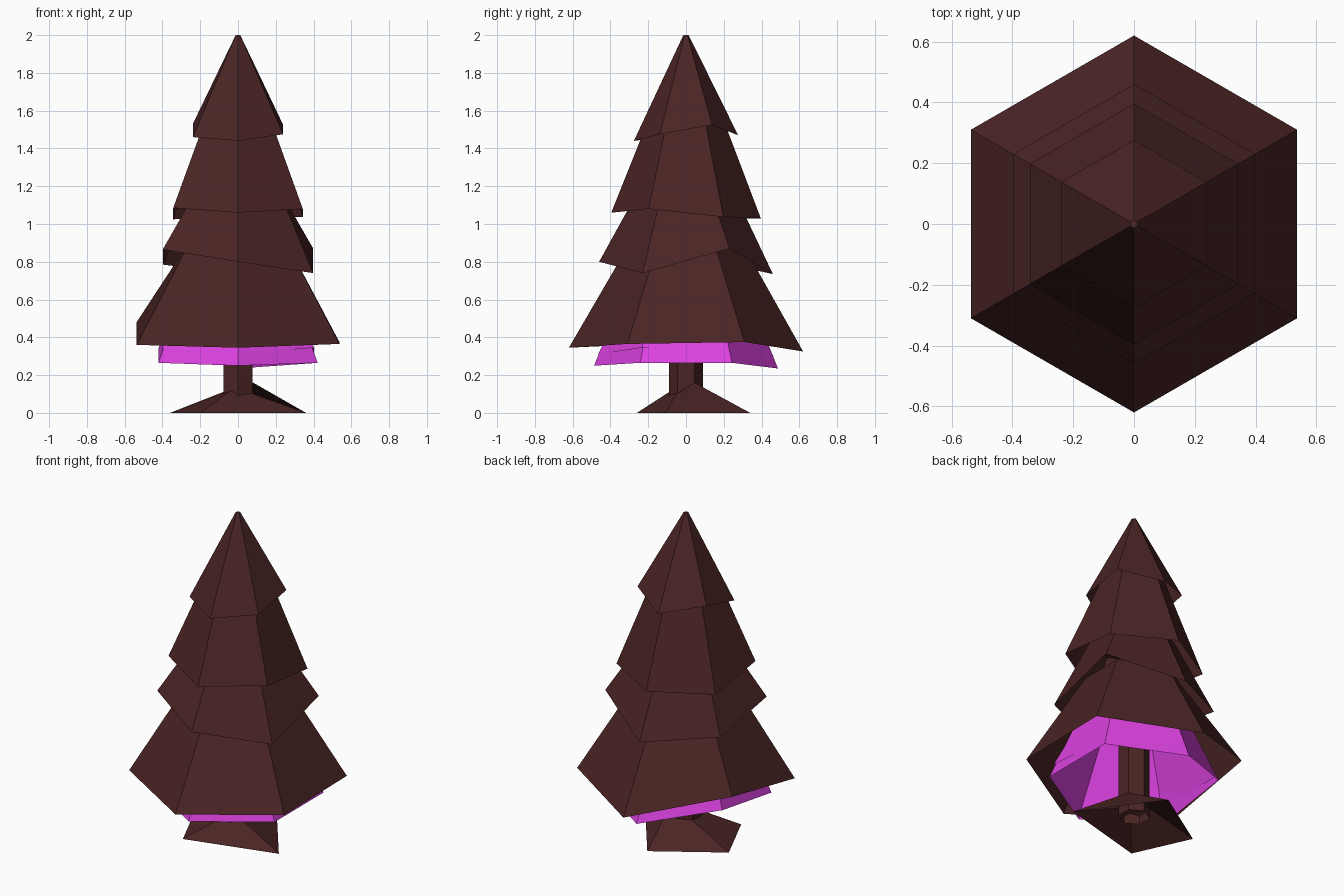
import bpy
from math import cos, sin, radians

cube = bpy.data.objects.get("Cube")
if cube:
    bpy.data.objects.remove(cube, do_unlink=True)


def make_material(name, colour):
    mat = bpy.data.materials.new(name)
    mat.use_nodes = True
    mat.diffuse_color = (*colour, 1)
    bsdf = next(n for n in mat.node_tree.nodes if n.type == 'BSDF_PRINCIPLED')
    bsdf.inputs["Base Color"].default_value = (*colour, 1)
    return mat


BROWN = make_material("dark_brown", (0.07, 0.018, 0.018))
MAGENTA = make_material("bright_magenta", (0.72, 0.055, 0.76))


def loft(name, lower, upper, mat, cap=True):
    """Flat-sided open shell between two rings, closed at the top."""
    n = len(lower)
    faces = [(i, (i + 1) % n, n + (i + 1) % n, n + i) for i in range(n)]
    if cap:
        faces.append(tuple(range(n, 2 * n)))
    mesh = bpy.data.meshes.new(name)
    mesh.from_pydata(lower + upper, [], faces)
    mesh.materials.append(mat)
    mesh.update()
    obj = bpy.data.objects.new(name, mesh)
    bpy.context.collection.objects.link(obj)
    return obj


def hexagon(radius, heights):
    """Ring starting at the front corner, running toward the model's left."""
    if not isinstance(heights, (list, tuple)):
        heights = [heights] * 6
    angles = [radians(-90 + 60 * k) for k in range(6)]
    return [(radius * cos(a), radius * sin(a), z) for a, z in zip(angles, heights)]


# Foliage tiers: rim radius, uneven rim heights, top radius, top height
tiers = {
    "bottom_tier": (0.62, [0.345, 0.365, 0.375, 0.325, 0.48, 0.36], 0.28, 0.93),
    "lower_middle_tier": (0.46, [0.80, 0.74, 0.87, 0.735, 0.785, 0.865], 0.24, 1.2),
    "upper_middle_tier": (0.396, [1.06, 1.08, 1.037, 1.03, 1.025, 1.085], 0.18, 1.6),
    "top_tier": (0.276, [1.44, 1.475, 1.525, 1.47, 1.53, 1.46], 0.014, 2.0),
}
for name, (rim, heights, top, z) in tiers.items():
    loft(name, hexagon(rim, heights), hexagon(top, z), BROWN)

# Bright inner skirts peeking out below the bottom tier
loft("outer_skirt", hexagon(0.487, [0.25, 0.265, 0.265, 0.235, 0.34, 0.265]),
     hexagon(0.2, 0.95), MAGENTA)
loft("inner_skirt", hexagon(0.465, [0.31, 0.345, 0.31, 0.295, 0.36, 0.34]),
     hexagon(0.17, 0.92), MAGENTA)

# Trunk
loft("trunk", hexagon(0.09, 0.05), hexagon(0.09, 0.9), BROWN)

# Crooked root flare
foot = [(-0.2, -0.26, 0), (0.36, -0.11, 0), (0.03, 0.34, 0), (-0.36, 0.09, 0)]
collar = [(-0.05, -0.09, 0.11), (0.08, -0.05, 0.1), (0.08, 0.045, 0.16), (-0.08, 0.05, 0.11)]
loft("root_flare", foot, collar, BROWN)
